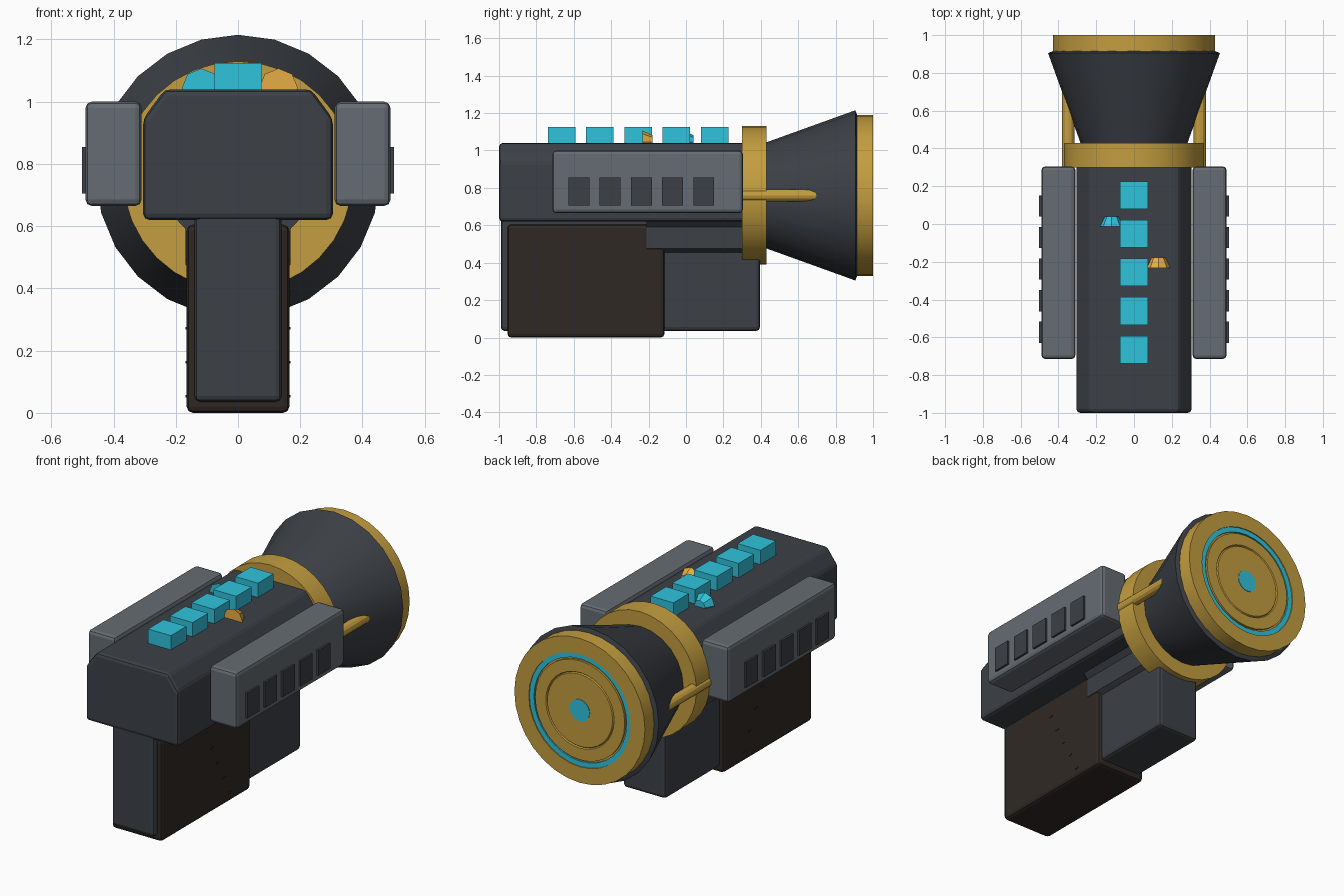
import bpy, bmesh
from math import pi, cos, sin

if "Cube" in bpy.data.objects:
    bpy.data.objects.remove(bpy.data.objects["Cube"])


def mat(name, r, g, b):
    m = bpy.data.materials.new(name)
    m.diffuse_color = (r, g, b, 1)
    m.use_nodes = True
    m.node_tree.nodes["Principled BSDF"].inputs["Base Color"].default_value = m.diffuse_color
    return m


DARK = mat("dark_metal", 0.045, 0.052, 0.062)
GREY = mat("grey_metal", 0.13, 0.15, 0.17)
SLOT = mat("vent_dark", 0.045, 0.05, 0.06)
GOLD = mat("brass", 0.55, 0.34, 0.05)
CYAN = mat("cyan_glow", 0.03, 0.55, 0.72)
AMBER = mat("amber", 0.8, 0.42, 0.06)
BROWN = mat("brown_grip", 0.03, 0.022, 0.018)
AXIS_Z = 0.76


def finish(name, bm, material, bevel=0, smooth=False):
    bmesh.ops.recalc_face_normals(bm, faces=bm.faces)
    me = bpy.data.meshes.new(name)
    bm.to_mesh(me)
    bm.free()
    me.materials.append(material)
    ob = bpy.data.objects.new(name, me)
    bpy.context.collection.objects.link(ob)
    if bevel:
        mod = ob.modifiers.new("bevel", "BEVEL")
        mod.width, mod.segments = bevel, 2
        mod.limit_method, mod.angle_limit = "ANGLE", 0.5
    if smooth:
        bpy.ops.object.select_all(action="DESELECT")
        bpy.context.view_layer.objects.active = ob
        ob.select_set(True)
        bpy.ops.object.shade_smooth_by_angle(angle=0.6)
    return ob


def prism(name, half, y0, y1, material, bevel=0):
    """Extrude a profile along y; half = right-hand (x, z) points, mirrored."""
    pts = half + [(-x, z) for x, z in reversed(half)]
    bm = bmesh.new()
    face = bm.faces.new([bm.verts.new((x, y0, z)) for x, z in pts])
    ext = bmesh.ops.extrude_face_region(bm, geom=[face])["geom"]
    bmesh.ops.translate(bm, vec=(0, y1 - y0, 0),
                        verts=[v for v in ext if isinstance(v, bmesh.types.BMVert)])
    return finish(name, bm, material, bevel)


def box(name, x, y, z, material, bevel=0):
    """Box from (min, max) ranges."""
    bm = bmesh.new()
    bmesh.ops.create_cube(bm, size=1)
    for v in bm.verts:
        v.co = [(r[0] + r[1]) / 2 + c * (r[1] - r[0]) for c, r in zip(v.co, (x, y, z))]
    return finish(name, bm, material, bevel)


def lathe(name, profile, n, material, x=0, z=AXIS_Z, bevel=0, closed=False):
    """Spin (radius, y) points about a y-directed axis."""
    bm = bmesh.new()
    rings = [[bm.verts.new((x + r * sin(2 * pi * i / n), y, z + r * cos(2 * pi * i / n)))
              for i in range(n)] for r, y in profile]
    pairs = list(zip(rings, rings[1:]))
    if closed:
        pairs.append((rings[-1], rings[0]))
    else:
        bm.faces.new(rings[0])
        bm.faces.new(rings[-1])
    for a, b in pairs:
        for i in range(n):
            j = (i + 1) % n
            bm.faces.new((a[i], a[j], b[j], b[i]))
    return finish(name, bm, material, bevel, smooth=n > 16)


# Main housing, lower frame, grip and the collar under the barrel
prism("housing", [(0.305, 0.62), (0.305, 0.945), (0.235, 1.04)], -1, 0.32, DARK, 0.02)
box("lower_frame", (-0.14, 0.14), (-0.99, 0.395), (0.035, 0.66), DARK, 0.02)
box("grip", (-0.165, 0.165), (-0.955, -0.115), (0, 0.605), BROWN, 0.02)
prism("barrel_cradle", [(0.14, 0.455), (0.168, 0.475), (0.168, 0.59), (0.205, 0.63), (0.205, 0.7)],
      -0.21, 0.35, DARK)

# Brass ring, flared horn and emitter face
lathe("brass_ring", [(0.37, 0.3), (0.37, 0.43)], 32, GOLD)
lathe("horn", [(0.28, 0.42), (0.455, 0.905), (0.43, 0.915)], 24, DARK)
lathe("emitter_disc", [(0.43, 0.9), (0.43, 1.0), (0.335, 1.0), (0.335, 0.985), (0.295, 0.985),
                       (0.295, 0.997), (0.225, 0.997), (0.22, 0.99), (0.215, 0.997)], 32, GOLD)
lathe("emitter_glow_ring", [(0.305, 0.98), (0.335, 0.98), (0.335, 0.994), (0.305, 0.994)],
      32, CYAN, closed=True)
lathe("emitter_core", [(0.065, 0.98), (0.065, 1.0)], 24, CYAN)

# Side pods with vents, brass rods and grip studs, mirrored
for side, s in (("left", -1), ("right", 1)):
    def span(a, b):
        return tuple(sorted((s * a, s * b)))
    box(f"{side}_pod", span(0.31, 0.49), (-0.715, 0.305), (0.665, 1.0), GREY, 0.02)
    for i in range(5):
        y = -0.573 + i * 0.167
        box(f"{side}_vent_{i}", span(0.47, 0.502), (y - 0.056, y + 0.056), (0.705, 0.855), SLOT)
        gy, gz = -0.535 + i * 0.056, 0.49 - i * 0.109
        box(f"{side}_grip_stud_{i}", span(0.15, 0.168), (gy - 0.013, gy + 0.013),
            (gz - 0.004, gz + 0.004), BROWN)
    lathe(f"{side}_brass_rod", [(0.032, 0.3), (0.032, 0.72)], 12, GOLD, x=s * 0.348)

# Glowing cells along the top
for i in range(5):
    y = -0.665 + i * 0.2045
    box(f"power_cell_{i}", (-0.075, 0.075), (y - 0.073, y + 0.073), (1.0, 1.125), CYAN)

# Small tapered dials
lathe("amber_dial", [(0.062, -0.232), (0.036, -0.178)], 8, AMBER, x=0.13, z=1.045)
lathe("cyan_dial", [(0.062, -0.012), (0.036, 0.04)], 8, CYAN, x=-0.118, z=1.045)
